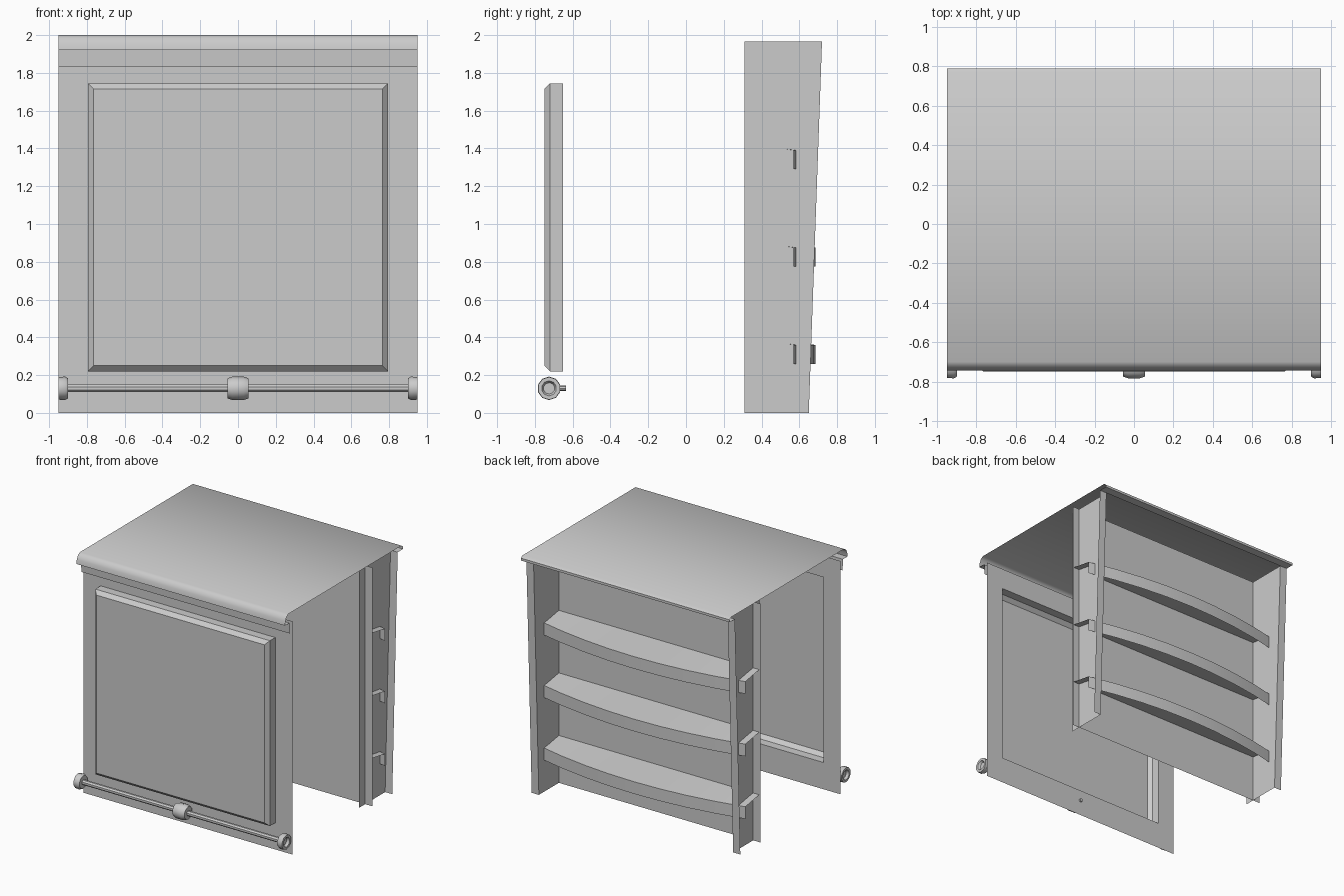
import bpy, bmesh, math

cube = bpy.data.objects.get("Cube")
if cube:
    bpy.data.objects.remove(cube, do_unlink=True)

grey = bpy.data.materials.new("light grey")
grey.use_nodes = True
grey.diffuse_color = (0.6, 0.6, 0.6, 1)
grey.node_tree.nodes["Principled BSDF"].inputs["Base Color"].default_value = (0.6, 0.6, 0.6, 1)

W = 0.95          # half width of the cabinet


def make(name, bm, smooth=False):
    """Turn a bmesh into a named object."""
    mesh = bpy.data.meshes.new(name)
    bm.to_mesh(mesh)
    bm.free()
    mesh.materials.append(grey)
    ob = bpy.data.objects.new(name, mesh)
    bpy.context.collection.objects.link(ob)
    if smooth:
        bpy.ops.object.select_all(action='DESELECT')
        ob.select_set(True)
        bpy.context.view_layer.objects.active = ob
        bpy.ops.object.shade_smooth_by_angle(angle=math.radians(40))
    return ob


def loft(name, rows, closed=False, smooth=False, caps=False):
    """Skin a sheet across rows of points."""
    bm = bmesh.new()
    vs = [[bm.verts.new(p) for p in row] for row in rows]
    for a, b in zip(vs, vs[1:]):
        n = len(a)
        for i in range(n if closed else n - 1):
            j = (i + 1) % n
            bm.faces.new((a[i], a[j], b[j], b[i]))
    if caps:
        bm.faces.new(vs[0][::-1])
        bm.faces.new(vs[-1])
    if closed:
        bmesh.ops.recalc_face_normals(bm, faces=bm.faces)
    return make(name, bm, smooth)


def lathe_x(name, profile, sides=10):
    """Turned part along the rail axis; profile holds (x, radius)."""
    rows = [[(x, RAIL_Y + r * math.cos(math.tau * (i + 0.5) / sides),
              RAIL_Z + r * math.sin(math.tau * (i + 0.5) / sides))
             for i in range(sides)] for x, r in profile]
    return loft(name, rows, closed=True, caps=True, smooth=True)


def rect(hx, z0, z1, y):
    return [(-hx, y, z0), (hx, y, z0), (hx, y, z1), (-hx, y, z1)]


# Countertop: one bent sheet with rolled front and back edges
top_profile = [(0.72, 1.965), (0.79, 1.965), (0.79, 1.985), (0.77, 2.0),
               (-0.70, 2.0), (-0.725, 1.985), (-0.74, 1.955), (-0.745, 1.92),
               (-0.685, 1.92), (-0.68, 1.83)]
loft("countertop", [[(-W, y, z) for y, z in top_profile],
                    [(W, y, z) for y, z in top_profile]], smooth=True)

# Front sheet with a bevelled raised panel, open behind
front = loft("front_panel", [rect(W, 0, 1.92, -0.65), rect(0.795, 0.22, 1.745, -0.65),
                             rect(0.795, 0.22, 1.745, -0.72),
                             rect(0.765, 0.25, 1.715, -0.75)], closed=True)
bm = bmesh.new()
bm.from_mesh(front.data)
bm.verts.ensure_lookup_table()
bm.faces.new(list(bm.verts)[-4:])
bmesh.ops.recalc_face_normals(bm, faces=bm.faces)
bm.to_mesh(front.data)
bm.free()

# Rear inner wall
PANEL_Y = 0.39
loft("rear_inner_wall", [[(-W, PANEL_Y, 0), (W, PANEL_Y, 0)],
                         [(-W, PANEL_Y, 1.965), (W, PANEL_Y, 1.965)]])

# Tapered uprights, each with an outward flange at the back
for side, s in (("left", 1), ("right", -1)):
    loft(side + "_upright", [
        [(s * 0.885, 0.31, z), (s * 0.885, y, z), (s * W, y, z)]
        for z, y in ((0, 0.65), (1.965, 0.72))])

# Three bowed shelves with a fascia
for label, z in (("lower", 0.36), ("middle", 0.875), ("upper", 1.39)):
    rows = []
    for i in range(9):
        t = i / 4 - 1
        x, y = t * 0.94, 0.57 + 0.115 * (1 - t * t)
        rows.append([(x, PANEL_Y, z + 0.03), (x, y, z), (x, y, z - 0.1)])
    loft(label + "_shelf", rows, smooth=True)

# Foot rail with collars and a fixing pin
RAIL_Y, RAIL_Z = -0.725, 0.13
lathe_x("foot_rail", [(-0.93, 0.021), (0.93, 0.021)], 8)
lathe_x("centre_collar", [(-0.055, 0.022), (-0.055, 0.053), (-0.03, 0.062),
                          (0.03, 0.062), (0.055, 0.053), (0.055, 0.022)])
for side, s in (("left", 1), ("right", -1)):
    lathe_x(side + "_end_collar", [(s * x, r) for x, r in (
        (0.9, 0.022), (0.9, 0.053), (0.915, 0.062), (0.95, 0.06),
        (0.95, 0.04), (0.93, 0.03))])
loft("fixing_pin", [[(0.014 * math.cos(math.tau * i / 8), y,
                      RAIL_Z + 0.014 * math.sin(math.tau * i / 8)) for i in range(8)]
                    for y in (-0.68, -0.635)], closed=True, caps=True, smooth=True)
